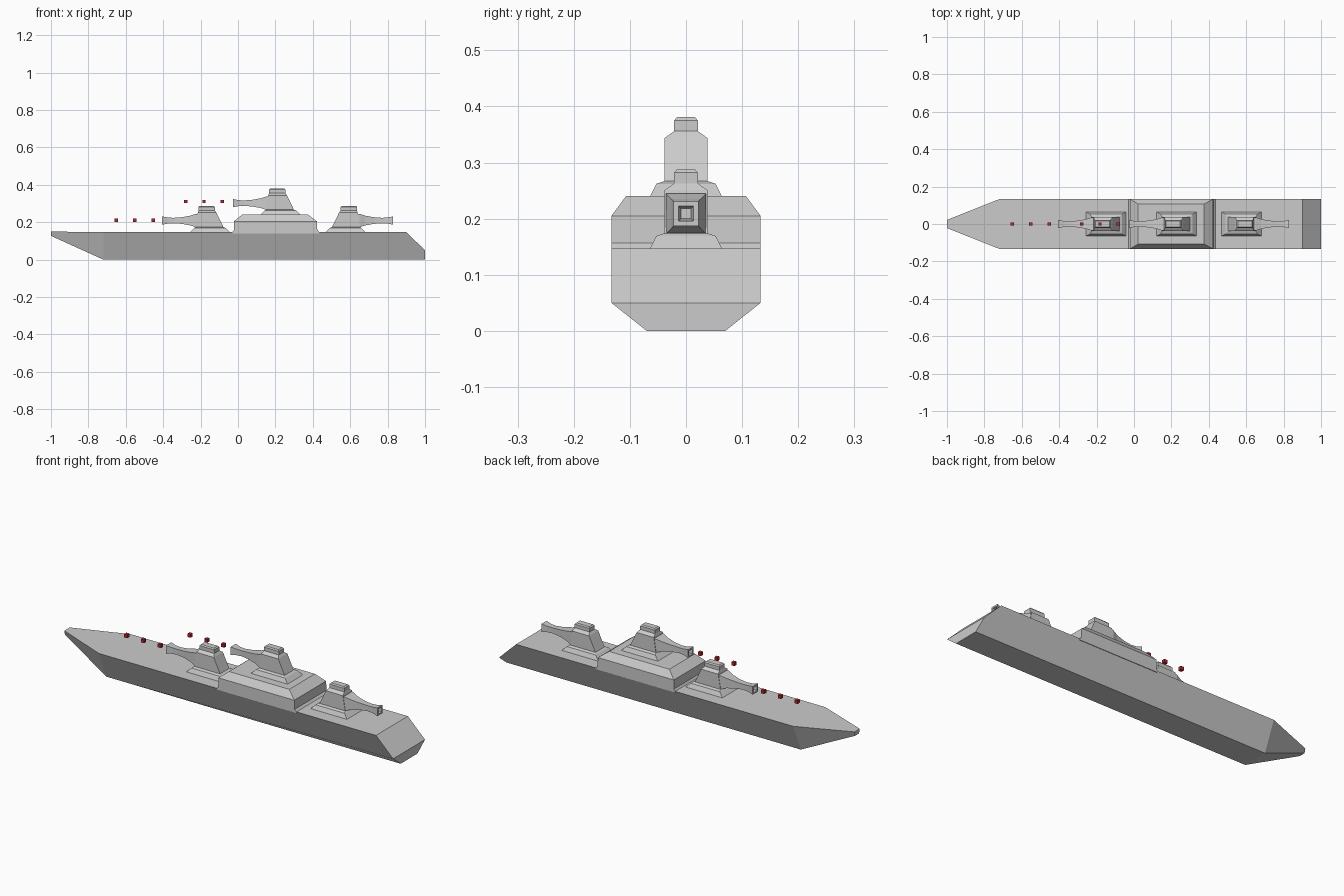
import bpy, bmesh

if "Cube" in bpy.data.objects:
    bpy.data.objects.remove(bpy.data.objects["Cube"])


def make(name, verts, faces, mat=None):
    me = bpy.data.meshes.new(name)
    me.from_pydata(verts, [], faces)
    bm = bmesh.new()
    bm.from_mesh(me)
    bmesh.ops.recalc_face_normals(bm, faces=bm.faces)
    bm.to_mesh(me)
    bm.free()
    ob = bpy.data.objects.new(name, me)
    bpy.context.collection.objects.link(ob)
    if mat:
        me.materials.append(mat)
    return ob


def loft(name, rings):
    """Skin a list of four-point rings and cap both ends."""
    verts = [p for r in rings for p in r]
    faces = [(0, 1, 2, 3), tuple(len(verts) - 4 + i for i in range(4))]
    for k in range(len(rings) - 1):
        for i in range(4):
            j = (i + 1) % 4
            faces.append((4*k + i, 4*k + j, 4*k + 4 + j, 4*k + 4 + i))
    return make(name, verts, faces)


def level(z, x0, x1, hy):
    return [(x0, -hy, z), (x1, -hy, z), (x1, hy, z), (x0, hy, z)]


# Hull: one side as points, mirrored across y
DECK, W = 0.147, 0.133
half = [(-1, .022, .15), (-.72, W, DECK), (.9, W, DECK), (1, W, .05),
        (1, .07, 0), (-.72, .07, 0), (-1, .017, .127)]
n = len(half)
verts = half + [(x, -y, z) for x, y, z in half]
faces = [(i, (i + 1) % n, (i + 1) % n + n, i + n) for i in range(n)]
for o in (0, n):
    faces += [(o, o + 1, o + 5, o + 6), tuple(o + i for i in (1, 2, 3, 4, 5))]
make("hull", verts, faces)

# Raised middle deck
loft("upper_deck", [level(.14, -.03, .435, W), level(DECK, -.03, .435, W),
                    level(.157, -.022, .424, W), level(.205, -.022, .422, W),
                    level(.24, .022, .375, .107)])


# Turrets: stepped base, sloping body and cap, with a flared hollow gun
def turret(name, cx, base, s):
    def lv(z, d0, d1, hy):
        return level(base + z, cx + s*d0, cx + s*d1, hy)
    loft(name + "_body", [
        lv(-.003, -.107, .107, .064), lv(0, -.107, .107, .064),
        lv(.022, -.085, .085, .053), lv(.027, -.072, .078, .038),
        lv(.104, -.035, .065, .038), lv(.116, -.026, .061, .021),
        lv(.135, -.026, .061, .021), lv(.141, -.02, .055, .016)])
    rings = []
    for d, h in [(.06, .036), (.074, .036), (.105, .026), (.15, .018),
                 (.195, .0145), (.225, .016), (.255, .022),
                 (.255, .0135), (.235, .009)]:
        c = base + .062
        x = cx + s*d
        rings.append([(x, -h, c - h), (x, h, c - h), (x, h, c + h), (x, -h, c + h)])
    loft(name + "_gun", rings)


turret("bow_turret", -.15, DECK, -1)
turret("middle_turret", .227, .24, -1)
turret("stern_turret", .575, DECK, 1)

# Red shots in flight ahead of the two forward guns
red = bpy.data.materials.new("shot_red")
red.diffuse_color = (.45, .02, .03, 1)
red.use_nodes = True
red.node_tree.nodes["Principled BSDF"].inputs["Base Color"].default_value = red.diffuse_color
for row, (x0, z) in enumerate([(-.65, .21), (-.28, .311)]):
    for i in range(3):
        bpy.ops.mesh.primitive_cube_add(size=.018, location=(x0 + .098*i, 0, z))
        shot = bpy.context.object
        shot.name = f"shot_{row}_{i}"
        shot.data.materials.append(red)
